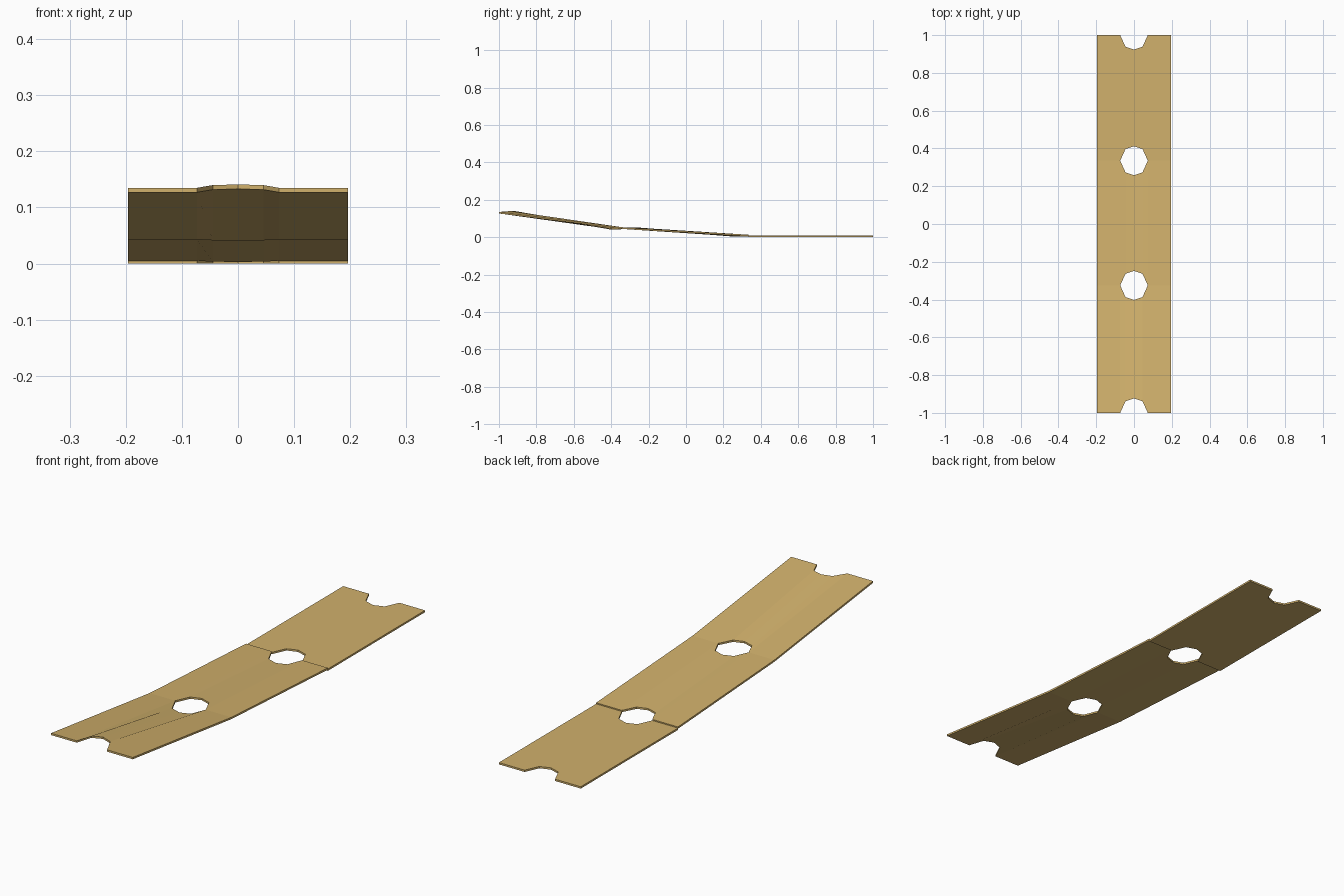
import bpy
import bmesh

cube = bpy.data.objects.get("Cube")
if cube:
    bpy.data.objects.remove(cube, do_unlink=True)

tan = bpy.data.materials.new("tan")
tan.use_nodes = True
colour = (0.64, 0.44, 0.15, 1)
tan.diffuse_color = colour
bsdf = tan.node_tree.nodes["Principled BSDF"]
bsdf.inputs["Base Color"].default_value = colour
bsdf.inputs["Roughness"].default_value = 0.7

THICK = 0.008
BITE = 0.077  # depth of the half-octagon bite at each panel end
# Half profile of a panel end: x and relative bite depth
HALF = [(0.196, 0), (0.073, 0), (0.045, 0.8), (0, 1)]
PROFILE = [(-x, d) for x, d in HALF] + [(x, d) for x, d in HALF[-2::-1]]


def panel(name, front, back):
    """Strip panel between two ends, each given as (y, z, rise at the bite)."""
    bm = bmesh.new()
    rows = []
    for (y, z, rise), inward in ((front, 1), (back, -1)):
        rows.append([bm.verts.new((x, y + inward * BITE * d, z + rise * d))
                     for x, d in PROFILE])
    near, far = rows
    for i in range(len(PROFILE) - 1):
        bm.faces.new((near[i], near[i + 1], far[i + 1], far[i]))
    # Give the sheet its thickness, keeping the lower skin
    sheet = bm.faces[:]
    top = bmesh.ops.extrude_face_region(bm, geom=sheet, use_keep_orig=True)
    bmesh.ops.translate(bm, vec=(0, 0, THICK),
                        verts=[v for v in top["geom"] if isinstance(v, bmesh.types.BMVert)])
    bmesh.ops.recalc_face_normals(bm, faces=bm.faces)
    mesh = bpy.data.meshes.new(name)
    bm.to_mesh(mesh)
    bm.free()
    mesh.materials.append(tan)
    obj = bpy.data.objects.new(name, mesh)
    bpy.context.collection.objects.link(obj)
    return obj


# Three panels, rising toward the front, with holes at the joints
panel("front_panel", (-1, 0.127, 0.006), (-0.325, 0.043, -0.002))
panel("middle_panel", (-0.325, 0.043, 0), (0.335, 0.005, -0.002))
panel("back_panel", (0.335, 0, 0), (1, 0, 0))
